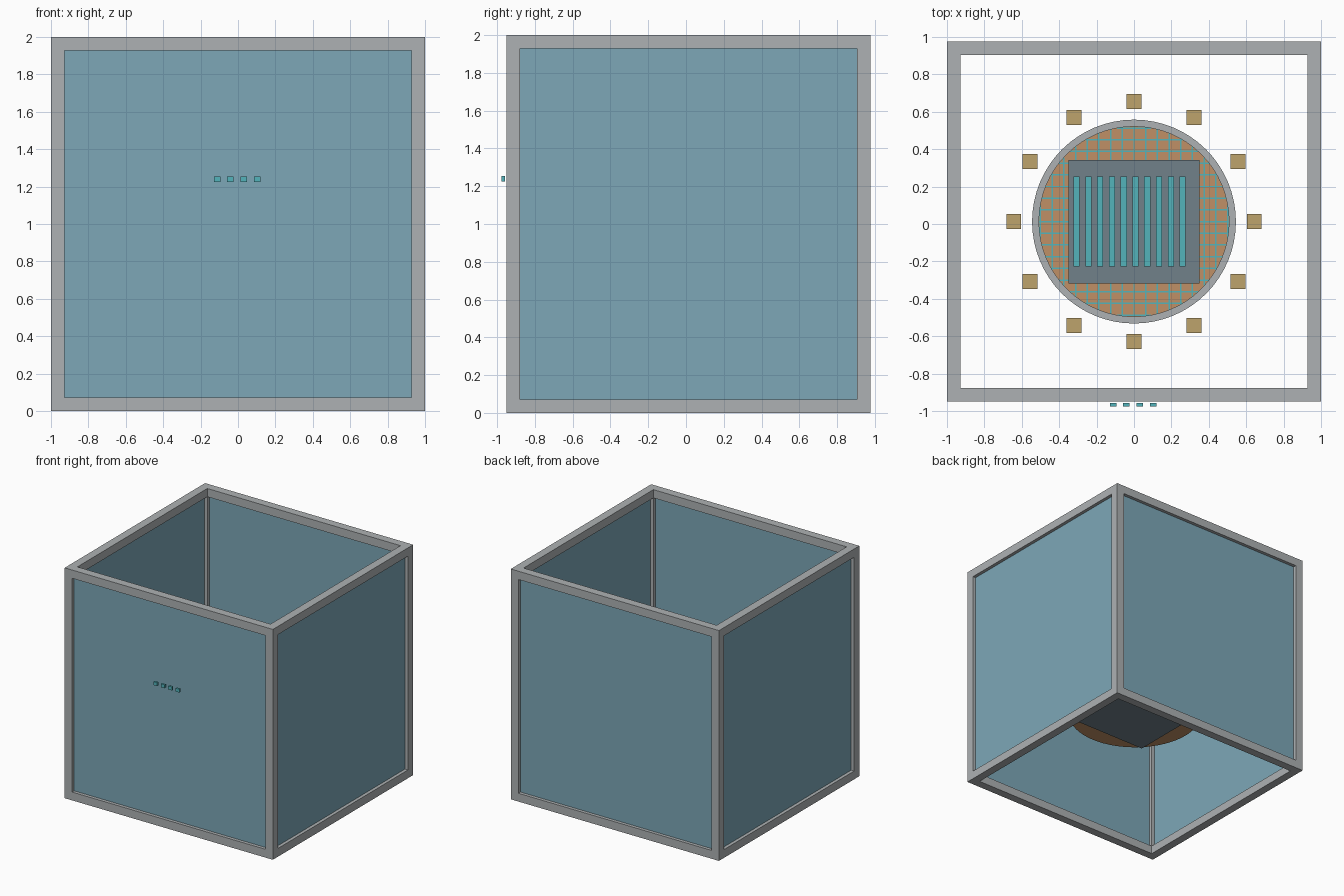
import bpy, bmesh, math
from mathutils import Matrix, Vector

cube = bpy.data.objects.get("Cube")
if cube:
    bpy.data.objects.remove(cube, do_unlink=True)

CY = 0.013            # centre of the enclosure in y
HX, HY, TOP = 1.0, 0.963, 2.0
BAR = 0.072


def material(name, r, g, b):
    color = [(c / 255) ** 2.2 for c in (r, g, b)] + [1.0]
    m = bpy.data.materials.new(name)
    m.use_nodes = True
    m.diffuse_color = color
    m.node_tree.nodes["Principled BSDF"].inputs["Base Color"].default_value = color
    return m


frame_grey = material("frame grey", 172, 176, 178)
panel_blue = material("panel blue", 124, 166, 182)
slate = material("slate", 112, 128, 137)
copper = material("copper", 190, 143, 102)
gold = material("gold", 188, 162, 108)
cyan = material("cyan", 84, 178, 186)


def finish(name, bm, mat):
    mesh = bpy.data.meshes.new(name)
    bm.to_mesh(mesh)
    bm.free()
    mesh.materials.append(mat)
    obj = bpy.data.objects.new(name, mesh)
    bpy.context.collection.objects.link(obj)
    return obj


def boxes(name, mat, items):
    """One object from (centre, size) pairs, relative to the enclosure axis."""
    bm = bmesh.new()
    for centre, size in items:
        place = Matrix.Translation(Vector(centre) + Vector((0, CY, 0)))
        bmesh.ops.create_cube(bm, size=1, matrix=place @ Matrix.Diagonal((*size, 1)))
    return finish(name, bm, mat)


def lathe(name, mat, profile, segments=64):
    """Spin a closed (radius, z) profile about the enclosure axis."""
    bm = bmesh.new()
    rings = []
    for i in range(segments):
        a = 2 * math.pi * i / segments
        rings.append([bm.verts.new((r * math.cos(a), CY + r * math.sin(a), z))
                      for r, z in profile])
    n = len(profile)
    for i in range(segments):
        here, there = rings[i], rings[(i + 1) % segments]
        for j in range(n):
            k = (j + 1) % n
            bm.faces.new((here[j], there[j], there[k], here[k]))
    bmesh.ops.remove_doubles(bm, verts=bm.verts, dist=1e-5)
    bmesh.ops.dissolve_degenerate(bm, edges=bm.edges, dist=1e-5)
    bmesh.ops.recalc_face_normals(bm, faces=bm.faces)
    obj = finish(name, bm, mat)
    bpy.ops.object.select_all(action="DESELECT")
    obj.select_set(True)
    bpy.context.view_layer.objects.active = obj
    bpy.ops.object.shade_smooth_by_angle(angle=math.radians(30))
    return obj


# Open frame: four posts, with rails between them at the top and bottom
ex, ey = HX - BAR / 2, HY - BAR / 2
sides = (-1, 1)
boxes("corner_posts", frame_grey,
      [((sx * ex, sy * ey, TOP / 2), (BAR, BAR, TOP)) for sx in sides for sy in sides])
levels = (BAR / 2, TOP - BAR / 2)
boxes("long_rails", frame_grey,
      [((0, s * ey, z), (2 * (HX - BAR), BAR, BAR)) for s in sides for z in levels])
boxes("side_rails", frame_grey,
      [((s * ex, 0, z), (BAR, 2 * (HY - BAR), BAR)) for s in sides for z in levels])

# Wall panels recessed in the frame
THICK = 0.015
height = TOP - 2 * BAR
for s, name in ((-1, "front_panel"), (1, "back_panel")):
    boxes(name, panel_blue, [((0, s * ey, TOP / 2), (2 * (HX - BAR), THICK, height))])
for s, name in ((-1, "right_panel"), (1, "left_panel")):
    boxes(name, panel_blue, [((s * ex, 0, TOP / 2), (THICK, 2 * (HY - BAR), height))])

# Indicator lights in front of the front panel
boxes("indicator_lights", cyan,
      [((-0.112 + 0.0713 * i, -0.98, 1.24), (0.035, 0.018, 0.03)) for i in range(4)])

# Round plate with a raised rim
R, RIM = 0.545, 0.508
LOW, HIGH = 0.59, 0.64
lathe("round_plate", copper, [(0, LOW), (R, LOW), (R, HIGH), (0, HIGH)])
lathe("plate_rim", frame_grey,
      [(RIM, HIGH), (R, HIGH), (R, HIGH + 0.03), (RIM, HIGH + 0.03)])

# Grid of fine lines on the plate, trimmed to the circle
STEP, LINE = 0.0625, 0.008
lines = []
for i in range(-8, 9):
    p = i * STEP
    length = 2 * math.sqrt(RIM ** 2 - p ** 2)
    lines.append(((p, 0, HIGH + 0.002), (LINE, length, 0.004)))
    lines.append(((0, p, HIGH + 0.002), (length, LINE, 0.004)))
boxes("plate_grid", cyan, lines)

# Central block passing through the plate, with fins on top
BLOCK_TOP = 0.72
boxes("central_block", slate, [((0, 0, (0.54 + BLOCK_TOP) / 2), (0.7, 0.66, BLOCK_TOP - 0.54))])
boxes("cooling_fins", cyan,
      [((-0.307 + 0.063 * i, 0, BLOCK_TOP + 0.02), (0.033, 0.48, 0.04)) for i in range(10)])

# Ring of twelve contact pads
pads = []
for i in range(12):
    a = math.radians(30 * i)
    pads.append(((0.642 * math.cos(a), 0.642 * math.sin(a), 0.78), (0.078, 0.08, 0.08)))
boxes("contact_pads", gold, pads)
